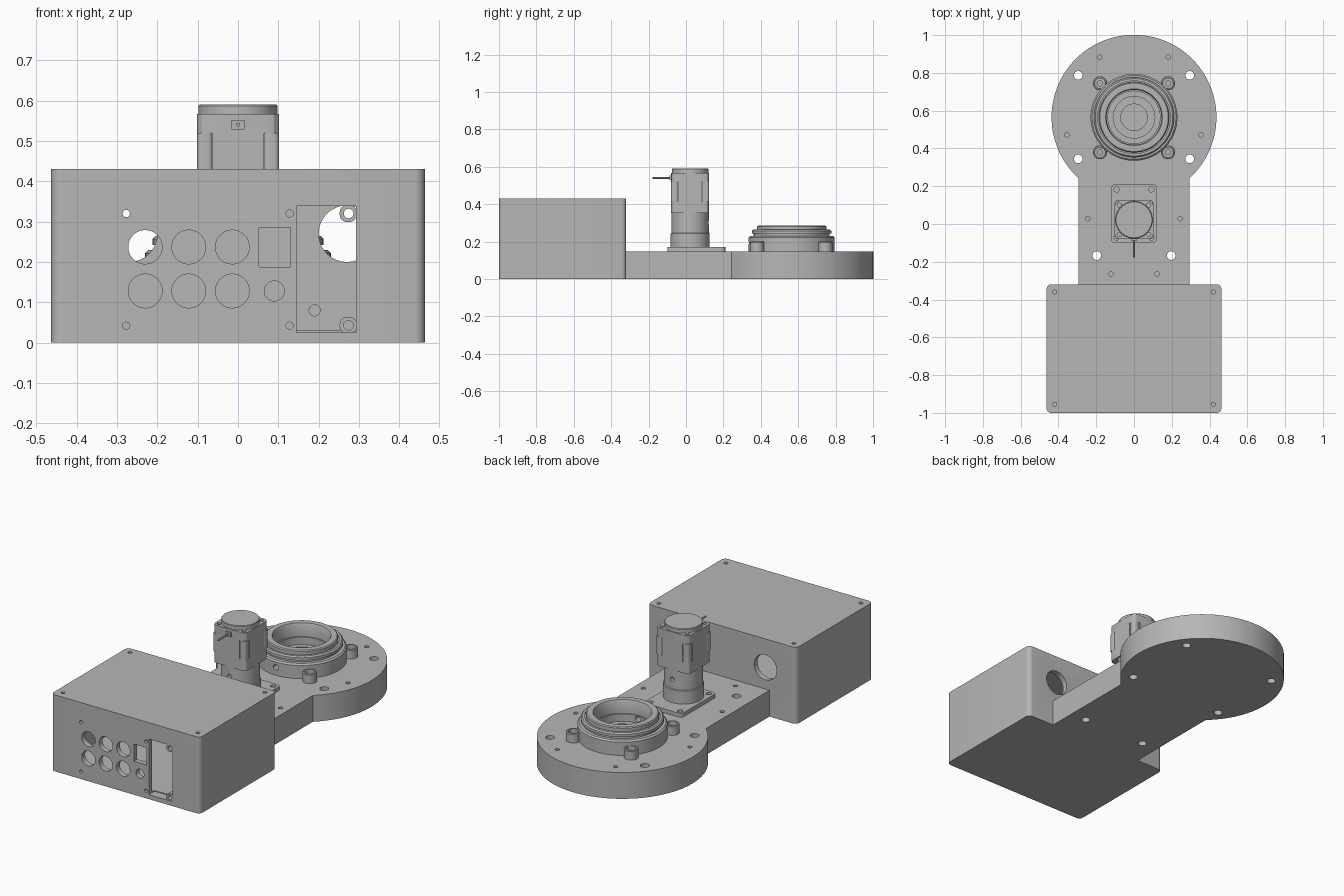
import bpy
import bmesh
from math import sin, cos, pi, radians
from mathutils import Vector

cube = bpy.data.objects.get("Cube")
if cube:
    bpy.data.objects.remove(cube, do_unlink=True)

grey = bpy.data.materials.new("plain_grey")
grey.use_nodes = True
grey.diffuse_color = (0.47, 0.47, 0.47, 1)
grey.node_tree.nodes["Principled BSDF"].inputs["Base Color"].default_value = (0.47, 0.47, 0.47, 1)


# ---- helpers ----
def circle(x, y, r, n=32):
    return [(x + r * cos(2 * pi * i / n), y + r * sin(2 * pi * i / n)) for i in range(n)]


def rounded(x0, x1, y0, y1, r=0.0, seg=6):
    if r == 0:
        return [(x0, y0), (x1, y0), (x1, y1), (x0, y1)]
    pts = []
    corners = [(x1 - r, y1 - r), (x0 + r, y1 - r), (x0 + r, y0 + r), (x1 - r, y0 + r)]
    for k, (cx, cy) in enumerate(corners):
        for i in range(seg + 1):
            a = pi / 2 * (k + i / seg)
            pts.append((cx + r * cos(a), cy + r * sin(a)))
    return pts


def finish(name, bm):
    bmesh.ops.recalc_face_normals(bm, faces=bm.faces)
    mesh = bpy.data.meshes.new(name)
    bm.to_mesh(mesh)
    bm.free()
    obj = bpy.data.objects.new(name, mesh)
    bpy.context.collection.objects.link(obj)
    mesh.materials.append(grey)
    return obj


def solid(name, prisms):
    """Prisms are (outline, low, high, axis) with axis 'z' or 'y'."""
    bm = bmesh.new()
    for pts, lo, hi, axis in prisms:
        def place(p, w):
            return bm.verts.new((p[0], p[1], w) if axis == "z" else (p[0], w, p[1]))
        a = [place(p, lo) for p in pts]
        b = [place(p, hi) for p in pts]
        bm.faces.new(a)
        bm.faces.new(b)
        for i in range(len(pts)):
            j = (i + 1) % len(pts)
            bm.faces.new((a[i], a[j], b[j], b[i]))
    return finish(name, bm)


def lathe(name, profile, x, y, steps=64):
    bm = bmesh.new()
    verts = [bm.verts.new((x + r, y, z)) for r, z in profile]
    edges = [bm.edges.new(pair) for pair in zip(verts, verts[1:])]
    bmesh.ops.spin(bm, geom=verts + edges, cent=(x, y, 0), axis=(0, 0, 1),
                   angle=2 * pi, steps=steps, use_merge=True)
    bmesh.ops.remove_doubles(bm, verts=bm.verts, dist=0.0001)
    return finish(name, bm)


def cut(obj, prisms):
    cutter = solid("cutter", prisms)
    cutter.hide_render = True
    mod = obj.modifiers.new("cut", "BOOLEAN")
    mod.operation = "DIFFERENCE"
    mod.solver = "EXACT"
    mod.object = cutter
    bpy.context.view_layer.objects.active = obj
    bpy.ops.object.modifier_apply(modifier=mod.name)
    bpy.data.objects.remove(cutter, do_unlink=True)


def both(points):
    return [(s * x, y) for x, y in points for s in (-1, 1)]


# ---- control box: hollow shell with panel openings ----
W, FRONT, BACK, TOP, T = 0.463, -1.0, -0.32, 0.43, 0.03
box = solid("control_box", [(rounded(-W, W, FRONT, BACK, 0.025), 0, TOP, "z")])
cut(box, [(rounded(-W + T, W - T, FRONT + T, BACK - T), T, TOP - T, "z")])
f0, f1 = FRONT - 0.05, FRONT + T + 0.02
holes = [(circle(x, z, 0.042), f0, f1, "y") for x in (-0.23, -0.122, -0.014) for z in (0.128, 0.237)]
holes += [(circle(x, z, 0.009, 16), f0, f1, "y") for x in (-0.277, 0.128) for z in (0.042, 0.32)]
holes += [(circle(0.09, 0.128, 0.025), f0, f1, "y"),
          (rounded(0.052, 0.13, 0.188, 0.285), f0, f1, "y"),
          (rounded(0.145, 0.292, 0.025, 0.338), f0, f1, "y")]
holes += [(circle(x, 0.27, 0.07, 48), BACK - T - 0.02, BACK + 0.05, "y") for x in (-0.27, 0.27)]
holes += [(circle(0.19, 0.08, 0.014, 16), BACK - T - 0.02, BACK + 0.05, "y")]
holes += [(circle(x, y, 0.011, 16), TOP - 0.02, TOP + 0.05, "z")
          for x, y in both([(0.42, -0.36), (0.42, -0.955)])]
cut(box, holes)

# Screw tabs in the window corners
for label, z, edge in (("upper", 0.32, 0.34), ("lower", 0.043, 0.023)):
    lo, hi = sorted((z, edge))
    tab = solid("window_tab_" + label, [(rounded(0.252, 0.294, min(lo, z - 0.021), max(hi, z + 0.021), 0.018),
                                         FRONT + 0.004, FRONT + T, "y")])
    cut(tab, [(circle(0.274, z, 0.012, 20), f0, f1, "y")])

# ---- base: round plate with a straight neck ----
CY, R, BASE = 0.565, 0.4365, 0.148
outline = [(-0.295, BACK - 0.005), (0.295, BACK - 0.005)]
outline += [(R * cos(radians(-47.5 + 275 * i / 80)), CY + R * sin(radians(-47.5 + 275 * i / 80)))
            for i in range(81)]
base = solid("base_plate", [(outline, 0, BASE, "z")])
through = both([(0.295, 0.787), (0.295, 0.345), (0.197, -0.167)])
blind = both([(0.182, 0.884), (0.355, 0.472), (0.245, 0.028), (0.122, -0.265)])
cut(base, [(circle(x, y, 0.023, 24), -0.1, 0.3, "z") for x, y in through]
    + [(circle(x, y, 0.012, 16), 0.1, 0.3, "z") for x, y in blind])

# ---- bearing ring with stepped collar and open centre ----
ring = lathe("bearing_ring", [
    (0, 0.14), (0.23, 0.14), (0.23, 0.222), (0.222, 0.23), (0.203, 0.23), (0.203, 0.242),
    (0.212, 0.242), (0.212, 0.257), (0.205, 0.264), (0.192, 0.264), (0.192, 0.255),
    (0.186, 0.255), (0.186, 0.28), (0.181, 0.285), (0.15, 0.285), (0.145, 0.275),
    (0.145, 0.21), (0.138, 0.21), (0.138, 0.168), (0.11, 0.168), (0.11, 0.16),
    (0.07, 0.16), (0.07, 0.152), (0, 0.152)], 0, CY, 96)
cut(ring, [(circle(0, 0.192, 0.016, 20), 0.3, 0.46, "y")])
for i, (x, y) in enumerate(both([(0.18, 0.745), (0.18, 0.38)])):
    lathe(f"clamp_boss_{i + 1}", [(0, 0.14), (0.037, 0.14), (0.037, 0.196), (0.033, 0.2), (0.026, 0.2),
                                  (0.026, 0.175), (0.014, 0.175), (0.014, 0.16), (0, 0.16)], x, y, 32)

# ---- drive motor ----
MY = 0.022
flange = solid("motor_flange", [(rounded(-0.12, 0.12, -0.1, 0.21, 0.02), 0.14, 0.17, "z")])
cut(flange, [(circle(x, y, 0.014, 20), 0.152, 0.3, "z") for x, y in both([(0.092, 0.183), (0.092, -0.072)])])
gearbox = lathe("gearbox", [(0, 0.16), (0.104, 0.16), (0.104, 0.243), (0.1, 0.247),
                            (0.1, 0.36), (0, 0.36)], 0, MY)
cut(gearbox, [(circle(0, 0.3, 0.012, 16), MY - 0.2, MY - 0.08, "y"),
              (circle(0, 0.3, 0.012, 16), MY + 0.08, MY + 0.2, "y")])

H = 0.102
body = solid("motor_body", [(rounded(-H, H, MY - H, MY + H, 0.025, 3), 0.353, 0.567, "z")])
cut(body, [(circle(x, MY + y, 0.011, 16), 0.55, 0.6, "z") for x, y in both([(0.078, 0.078), (0.078, -0.078)])]
    + [(rounded(sx * 0.085 - 0.021, sx * 0.085 + 0.021, MY + sy * 0.085 - 0.021, MY + sy * 0.085 + 0.021),
        0.415, 0.52, "z") for sx in (-1, 1) for sy in (-1, 1)])
# Rounded covers that fill the corner pockets
for i, (sx, sy) in enumerate([(-1, -1), (1, -1), (-1, 1), (1, 1)]):
    cx, cy = sx * 0.082, MY + sy * 0.082
    solid(f"corner_cover_{i + 1}", [(rounded(cx - 0.02, cx + 0.02, cy - 0.02, cy + 0.02, 0.012, 4),
                                     0.415, 0.52, "z")])
lathe("motor_cap", [(0, 0.56), (0.098, 0.56), (0.098, 0.587), (0.095, 0.59), (0, 0.59)], 0, MY)
solid("cable_socket", [(rounded(-0.016, 0.016, 0.528, 0.552), MY - H - 0.008, MY - H + 0.01, "y")])
solid("motor_cable", [(circle(0, 0.54, 0.005, 12), -0.178, MY - H, "y")])

# ---- smooth curved walls, keep edges sharp ----
bpy.ops.object.select_all(action="DESELECT")
for obj in bpy.context.scene.objects:
    if obj.type == "MESH" and obj.data.materials and obj.data.materials[0] == grey:
        obj.select_set(True)
        bpy.context.view_layer.objects.active = obj
bpy.ops.object.shade_smooth_by_angle(angle=radians(30))
